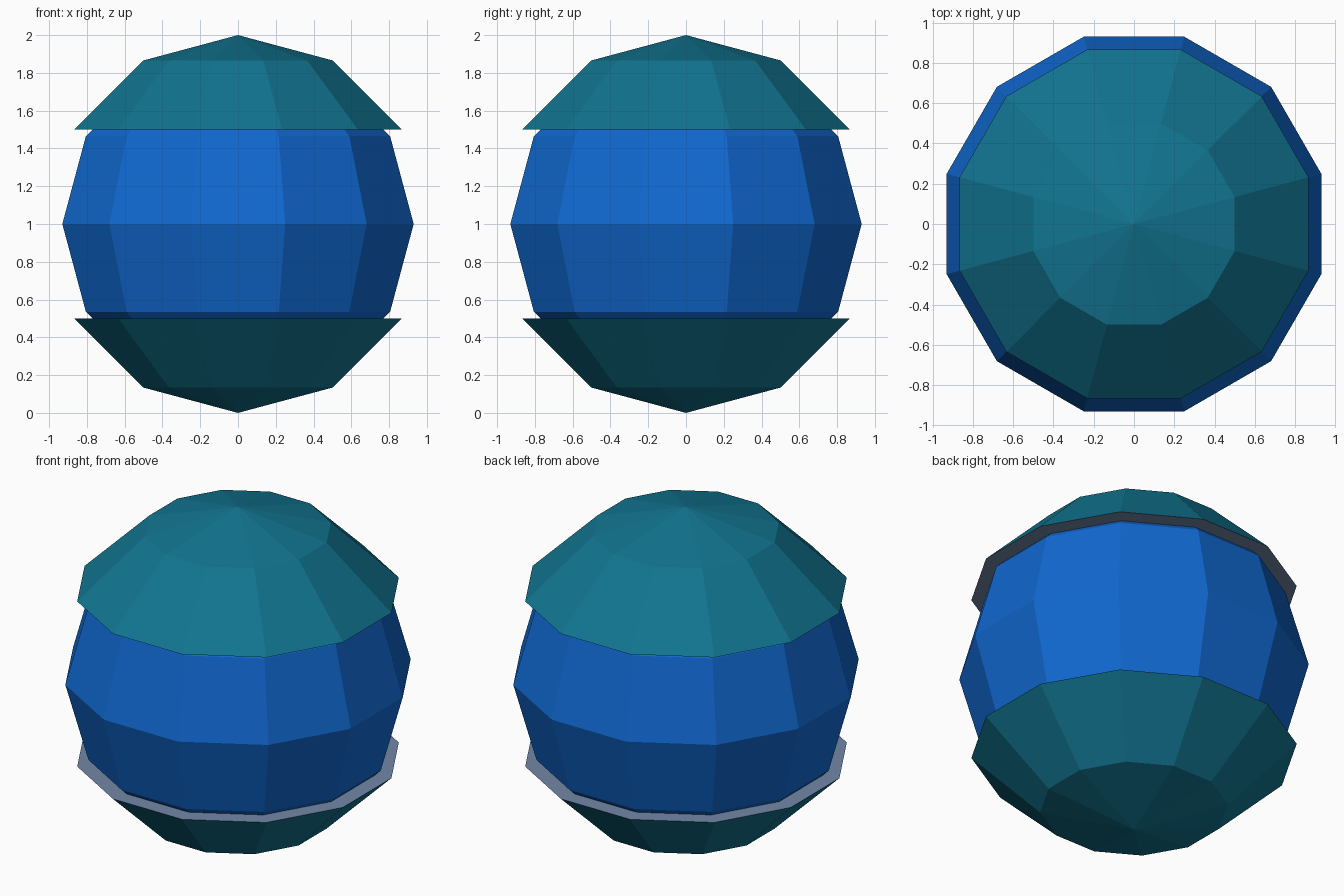
import bpy, bmesh, math

SIDES = 12
FLAT = 1 / math.cos(math.pi / SIDES)   # flat-to-flat radius -> corner radius

cube = bpy.data.objects.get("Cube")
if cube:
    bpy.data.objects.remove(cube, do_unlink=True)


def material(name, srgb):
    col = [((c / 255 + 0.055) / 1.055) ** 2.4 if c > 10 else c / 255 / 12.92 for c in srgb] + [1]
    m = bpy.data.materials.new(name)
    m.use_nodes = True
    m.diffuse_color = col
    bsdf = m.node_tree.nodes["Principled BSDF"]
    bsdf.inputs["Base Color"].default_value = col
    bsdf.inputs["Roughness"].default_value = 0.8
    return m


teal = material("teal", (17, 116, 144))
blue = material("blue", (16, 104, 208))
slate = material("slate_grey", (115, 135, 168))


def dome(name, radius, angles, mats):
    """Twelve-sided sphere section; angles run from the top pole downwards.
    An open end is closed with a flat face in the last material."""
    bm = bmesh.new()
    rings = []
    for deg in angles:
        a = math.radians(deg)
        z, r = 1 + radius * math.cos(a), radius * math.sin(a) * FLAT
        if deg in (0, 180):
            rings.append([bm.verts.new((0, 0, z))] * SIDES)
        else:
            rings.append([bm.verts.new((r * math.cos(t), r * math.sin(t), z))
                          for t in (math.tau * (i + 0.5) / SIDES for i in range(SIDES))])
    for up, low in zip(rings, rings[1:]):
        for i in range(SIDES):
            j = (i + 1) % SIDES
            corners = dict.fromkeys((up[i], low[i], low[j], up[j]))
            bm.faces.new(list(corners))
    for ring, deg in ((rings[0], angles[0]), (rings[-1], angles[-1])):
        if deg not in (0, 180):
            bm.faces.new(ring).material_index = len(mats) - 1
    bmesh.ops.recalc_face_normals(bm, faces=bm.faces[:])
    me = bpy.data.meshes.new(name)
    bm.to_mesh(me)
    bm.free()
    for m in mats:
        me.materials.append(m)
    ob = bpy.data.objects.new(name, me)
    bpy.context.collection.objects.link(ob)
    return ob


# Inner ball and the two overhanging shells with flat undersides
dome("inner_ball", 0.93, range(0, 181, 30), [blue])
dome("top_shell", 1.0, (0, 30, 60), [teal, slate])
dome("bottom_shell", 1.0, (120, 150, 180), [teal, slate])
